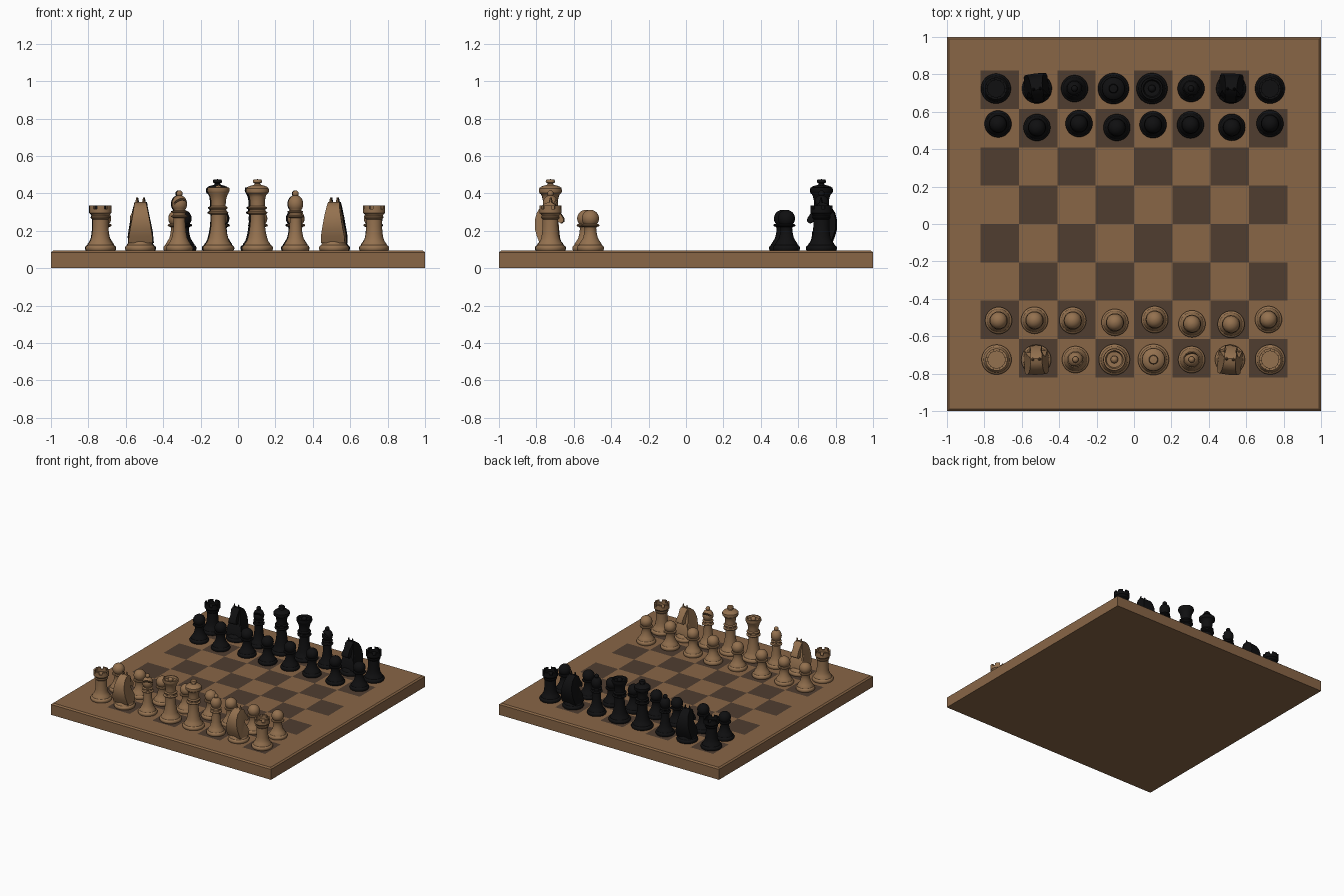
import bpy, bmesh, math
from mathutils import Matrix, Vector

if "Cube" in bpy.data.objects:
    bpy.data.objects.remove(bpy.data.objects["Cube"])

SEG = 36
TOP = 0.096          # height of the playing surface
SQ = 0.205           # size of one square


def material(name, rgb):
    m = bpy.data.materials.new(name)
    m.diffuse_color = (*rgb, 1)
    m.use_nodes = True
    m.node_tree.nodes["Principled BSDF"].inputs["Base Color"].default_value = m.diffuse_color
    return m


BROWN = material("brown wood", (0.25, 0.133, 0.062))
DARK = material("dark brown squares", (0.080, 0.048, 0.030))
PALE = material("light piece wood", (0.295, 0.165, 0.078))
BLACK = material("black piece paint", (0.005, 0.005, 0.0055))


def make_object(name, bm, mats, smooth=True):
    bmesh.ops.recalc_face_normals(bm, faces=bm.faces[:])
    me = bpy.data.meshes.new(name)
    bm.to_mesh(me)
    bm.free()
    for m in mats:
        me.materials.append(m)
    ob = bpy.data.objects.new(name, me)
    bpy.context.collection.objects.link(ob)
    bpy.ops.object.select_all(action='DESELECT')
    ob.select_set(True)
    bpy.context.view_layer.objects.active = ob
    if smooth:
        bpy.ops.object.shade_smooth_by_angle(angle=math.radians(35))
    return ob


def lathe(bm, profile):
    """Turn (radius, height) points; the shape is closed at both ends."""
    rings = []
    for r, z in profile:
        rings.append([bm.verts.new((r * math.cos(2 * math.pi * i / SEG),
                                    r * math.sin(2 * math.pi * i / SEG), z)) for i in range(SEG)])
    bands = []
    for a, b in zip(rings, rings[1:]):
        bands.append([bm.faces.new((a[i], a[(i + 1) % SEG], b[(i + 1) % SEG], b[i]))
                      for i in range(SEG)])
    bm.faces.new(rings[0])
    bm.faces.new(rings[-1])
    return bands


def arc(r, cz, a0, a1, n, stretch=1.0):
    """Profile points along a ball, angles in degrees above the equator."""
    out = []
    for k in range(n + 1):
        a = math.radians(a0 + (a1 - a0) * k / n)
        out.append((max(r * math.cos(a), 0.001), cz + r * stretch * math.sin(a)))
    return out


def foot(r):
    """Shared moulded foot of every piece."""
    return [(r * 0.96, 0), (r, 0.006), (r, 0.016), (r * 0.95, 0.023), (r * 0.86, 0.027),
            (r * 0.83, 0.034), (r * 0.70, 0.048)]


# ---- board with chamfered top edge
bm = bmesh.new()
levels = []
for h, z in ((1, 0), (1, 0.085), (0.988, 0.095)):
    levels.append([bm.verts.new((x * h, y * h, z)) for x, y in ((-1, -1), (1, -1), (1, 1), (-1, 1))])
for a, b in zip(levels, levels[1:]):
    for i in range(4):
        bm.faces.new((a[i], a[(i + 1) % 4], b[(i + 1) % 4], b[i]))
bm.faces.new(levels[0])
bm.faces.new(levels[-1])
make_object("board", bm, [BROWN], smooth=False)

# ---- checkered squares as a thin plate
bm = bmesh.new()
bmesh.ops.create_grid(bm, x_segments=8, y_segments=8, size=4 * SQ)
for f in bm.faces:
    c = f.calc_center_median()
    f.material_index = (math.floor(c.x / SQ) + math.floor(c.y / SQ)) % 2
bmesh.ops.translate(bm, verts=bm.verts[:], vec=(0, 0, TOP))
make_object("playing_squares", bm, [BROWN, DARK], smooth=False)

# ---- piece templates
parts = {}

# pawn
bm = bmesh.new()
lathe(bm, foot(0.072) + [(0.040, 0.065), (0.034, 0.09), (0.031, 0.118), (0.034, 0.124), (0.047, 0.129),
                         (0.049, 0.134), (0.045, 0.139), (0.032, 0.142)] + arc(0.046, 0.170, -42, 89, 10))
parts["pawn"] = make_object("pawn", bm, [PALE])

# rook with raised battlements
bm = bmesh.new()
bands = lathe(bm, foot(0.080) + [(0.049, 0.066), (0.045, 0.09), (0.042, 0.13), (0.042, 0.165),
                                 (0.049, 0.172), (0.050, 0.178), (0.046, 0.184), (0.052, 0.195),
                                 (0.059, 0.199), (0.059, 0.221), (0.045, 0.221), (0.045, 0.205),
                                 (0.001, 0.205)])
rim = [f for i, f in enumerate(bands[-3]) if i % 6 < 4]
up = bmesh.ops.extrude_face_region(bm, geom=rim)["geom"]
bmesh.ops.translate(bm, verts=[v for v in up if isinstance(v, bmesh.types.BMVert)], vec=(0, 0, 0.018))
parts["rook"] = make_object("rook", bm, [PALE])

# bishop with a slanted slot cut into its head
bm = bmesh.new()
lathe(bm, foot(0.072) + [(0.042, 0.066), (0.035, 0.10), (0.031, 0.15), (0.031, 0.172), (0.044, 0.178),
                         (0.045, 0.184), (0.034, 0.189), (0.032, 0.198), (0.040, 0.203), (0.041, 0.208),
                         (0.030, 0.213)]
      + arc(0.041, 0.248, -42, 68, 9, 1.15) + arc(0.017, 0.303, -40, 88, 6))
bishop = parts["bishop"] = make_object("bishop", bm, [PALE])
bm = bmesh.new()
bmesh.ops.create_cube(bm, size=1, matrix=Matrix.Translation((0, 0.034, 0.272))
                      @ Matrix.Rotation(math.radians(50), 4, 'X') @ Matrix.Diagonal((0.12, 0.06, 0.010, 1)))
cutter = make_object("slot_cutter", bm, [PALE], smooth=False)
cutter.hide_render = True
mod = bishop.modifiers.new("slot", 'BOOLEAN')
mod.object = cutter
mod.operation = 'DIFFERENCE'
mod.solver = 'EXACT'
bpy.context.view_layer.objects.active = bishop
bpy.ops.object.modifier_apply(modifier="slot")
bpy.data.objects.remove(cutter)

# queen: flared, dished crown with a small ball
royal = foot(0.083) + [(0.052, 0.066), (0.046, 0.09), (0.040, 0.13), (0.037, 0.17), (0.038, 0.19),
                       (0.052, 0.197), (0.053, 0.204), (0.043, 0.210), (0.042, 0.218), (0.050, 0.224),
                       (0.050, 0.230), (0.039, 0.236)]
bm = bmesh.new()
lathe(bm, royal + [(0.040, 0.265), (0.046, 0.290), (0.056, 0.310), (0.060, 0.318), (0.058, 0.336),
                   (0.048, 0.337), (0.042, 0.322), (0.022, 0.322)] + arc(0.020, 0.328, -20, 88, 6))
parts["queen"] = make_object("queen", bm, [PALE])

# king: domed head with a finial
bm = bmesh.new()
lathe(bm, royal + [(0.040, 0.262), (0.043, 0.285), (0.048, 0.297), (0.059, 0.306), (0.062, 0.318),
                   (0.060, 0.330), (0.050, 0.340), (0.034, 0.346), (0.018, 0.350), (0.014, 0.357),
                   (0.024, 0.362), (0.025, 0.370), (0.021, 0.378), (0.001, 0.380)])
parts["king"] = make_object("king", bm, [PALE])

# knight: turned foot, tapered horse head facing +y, two ears
HORSE = [(-0.052, 0.040), (-0.066, 0.075), (-0.078, 0.115), (-0.079, 0.160), (-0.069, 0.200),
         (-0.050, 0.232), (-0.022, 0.253), (0.006, 0.258), (0.026, 0.245), (0.050, 0.205),
         (0.072, 0.172), (0.074, 0.155), (0.060, 0.144), (0.040, 0.155), (0.012, 0.162),
         (0.022, 0.135), (0.042, 0.100), (0.048, 0.040)]


def half_width(y, z):
    w = 0.064 - 0.034 * min(max((z - 0.07) / 0.19, 0), 1)
    return w * (0.68 if y > 0.03 and z > 0.13 else 1)


bm = bmesh.new()
lathe(bm, foot(0.080) + [(0.052, 0.052), (0.001, 0.052)])
sides = [[bm.verts.new((s * half_width(y, z), y, z)) for y, z in HORSE] for s in (-1, 1)]
ridge = [bm.verts.new((0, y * 1.03, z)) for y, z in HORSE]
n = len(HORSE)
for s in sides:
    for i in range(n):
        bm.faces.new((s[i], s[(i + 1) % n], ridge[(i + 1) % n], ridge[i]))
caps = [bm.faces.new(s) for s in sides]
bmesh.ops.triangulate(bm, faces=caps)
for s in (-1, 1):
    bmesh.ops.create_cone(bm, cap_ends=True, segments=6, radius1=0.014, radius2=0.003, depth=0.05,
                          matrix=Matrix.Translation((s * 0.018, 0.002, 0.258)))
parts["knight"] = make_object("knight", bm, [PALE])

# ---- set out both sides
for name, ob in parts.items():
    dark = ob.data.copy()
    dark.materials.clear()
    dark.materials.append(BLACK)
    parts[name] = (ob.data, dark)
    bpy.data.objects.remove(ob)


def place(kind, side, x, y, turn=0):
    label = ("light_", "black_")[side] + kind
    ob = bpy.data.objects.new(label, parts[kind][side])
    ob.location = (x, y, TOP)
    ob.rotation_euler.z = math.radians(turn + 180 * side)
    bpy.context.collection.objects.link(ob)


ORDER = ["rook", "knight", "bishop", "queen", "king", "bishop", "knight", "rook"]
LIGHT_X = [-0.735, -0.523, -0.313, -0.105, 0.104, 0.308, 0.513, 0.728]
BLACK_X = [-0.738, -0.519, -0.318, -0.110, 0.096, 0.305, 0.519, 0.727]
LIGHT_TURN = [10, 2, 205, 0, 0, 10, -6, 25]
BLACK_TURN = [0, 7, 15, 0, 0, -30, -3, 20]
for i in range(8):
    place(ORDER[i], 0, LIGHT_X[i], -0.725, LIGHT_TURN[i])
    place(ORDER[7 - i], 1, BLACK_X[i], 0.724, BLACK_TURN[i])

LIGHT_PAWNS = [(-0.724, -0.516), (-0.532, -0.515), (-0.327, -0.516), (-0.102, -0.526),
               (0.111, -0.511), (0.310, -0.534), (0.519, -0.536), (0.719, -0.511)]
BLACK_PAWNS = [(-0.727, 0.535), (-0.519, 0.516), (-0.294, 0.537), (-0.092, 0.516),
               (0.102, 0.531), (0.302, 0.530), (0.523, 0.517), (0.727, 0.537)]
for side, spots in enumerate((LIGHT_PAWNS, BLACK_PAWNS)):
    for x, y in spots:
        place("pawn", side, x, y)
